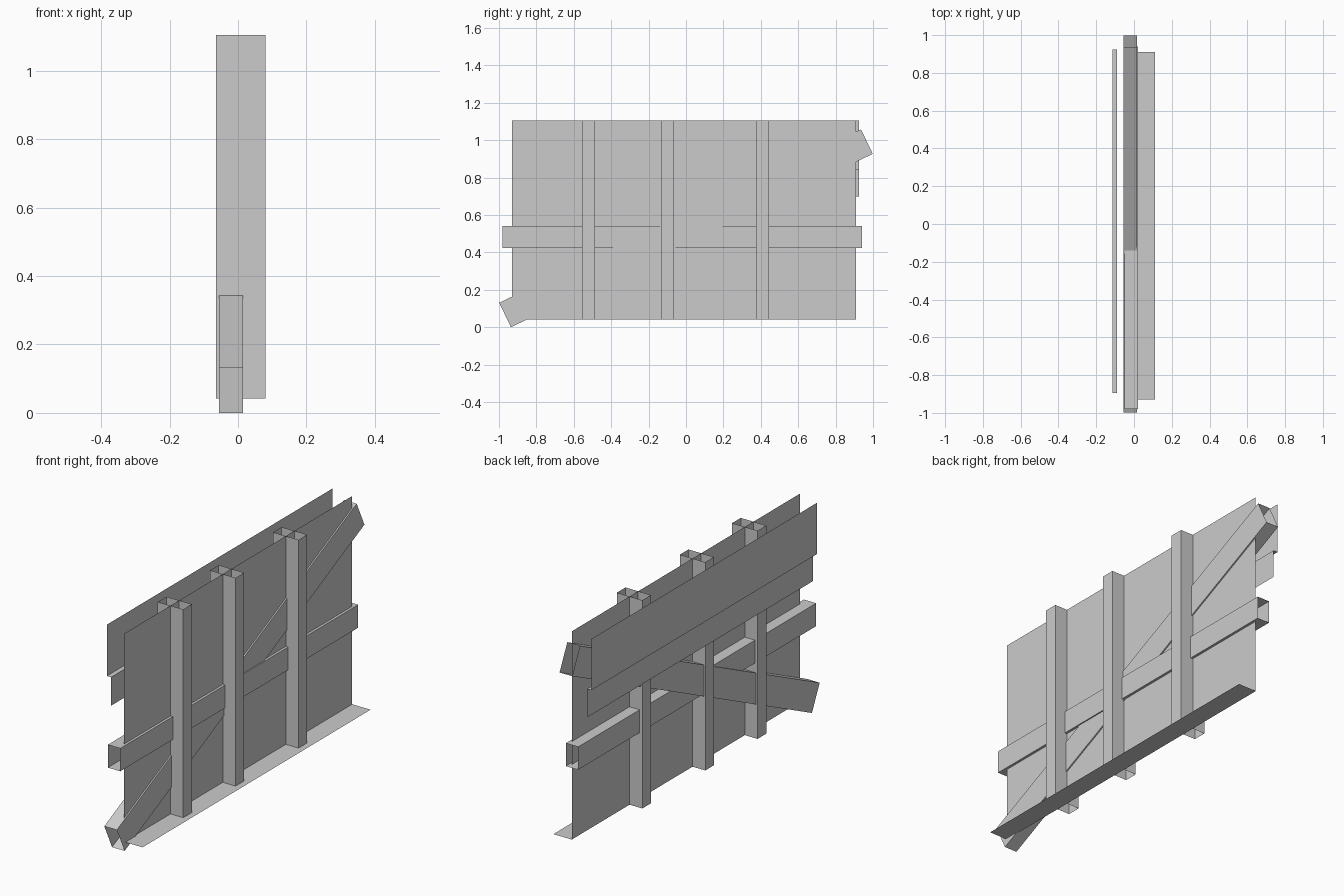
import bpy
import bmesh
import math

if "Cube" in bpy.data.objects:
    bpy.data.objects.remove(bpy.data.objects["Cube"], do_unlink=True)

grey = bpy.data.materials.new("plain_grey")
grey.use_nodes = True
colour = (0.6, 0.6, 0.6, 1)
grey.diffuse_color = colour
grey.node_tree.nodes["Principled BSDF"].inputs["Base Color"].default_value = colour


def sweep(name, profile, axis, start, end, closed=False):
    """Pull a thin outline along y (points are x, z) or along z (points are x, y)."""
    bm = bmesh.new()

    def ring(t):
        return [bm.verts.new((a, t, b) if axis == "y" else (a, b, t)) for a, b in profile]

    low, high = ring(start), ring(end)
    n = len(profile)
    for i in range(n if closed else n - 1):
        j = (i + 1) % n
        bm.faces.new((low[i], low[j], high[j], high[i]))
    bmesh.ops.recalc_face_normals(bm, faces=bm.faces)
    mesh = bpy.data.meshes.new(name)
    bm.to_mesh(mesh)
    bm.free()
    mesh.materials.append(grey)
    obj = bpy.data.objects.new(name, mesh)
    bpy.context.scene.collection.objects.link(obj)
    return obj


def tube(name, axis, a0, a1, b0, b1, start, end):
    """Rectangular tube with open ends."""
    return sweep(name, [(a0, b0), (a1, b0), (a1, b1), (a0, b1)], axis, start, end, True)


BOTTOM, TOP = 0.042, 1.105
PANEL_X = 0.008

# Wall sheet with its folded foot
sweep("wall_panel", [(PANEL_X, TOP), (PANEL_X, BOTTOM)], "y", -0.93, 0.908)
sweep("foot_strip", [(PANEL_X, BOTTOM), (0.112, BOTTOM)], "y", -0.93, 0.91)

# Stepped sheet along the upper back
sweep("stepped_board", [(-0.114, TOP), (-0.114, 0.843), (-0.09, 0.843), (-0.09, 0.698)],
      "y", -0.895, 0.925)

# Upright posts
for label, y in (("front", -0.521), ("middle", -0.099), ("rear", 0.409)):
    tube(label + "_post", "z", -0.064, 0.08, y - 0.035, y + 0.035, BOTTOM, TOP)

# Horizontal rail
tube("cross_rail", "y", -0.049, 0.021, 0.425, 0.542, -0.98, 0.94)

# Sloping brace
brace = tube("diagonal_brace", "y", -0.056, 0.015, -0.0725, 0.0725, -1.0725, 1.0725)
brace.rotation_euler.x = math.radians(25.6)
brace.location.z = 0.529
